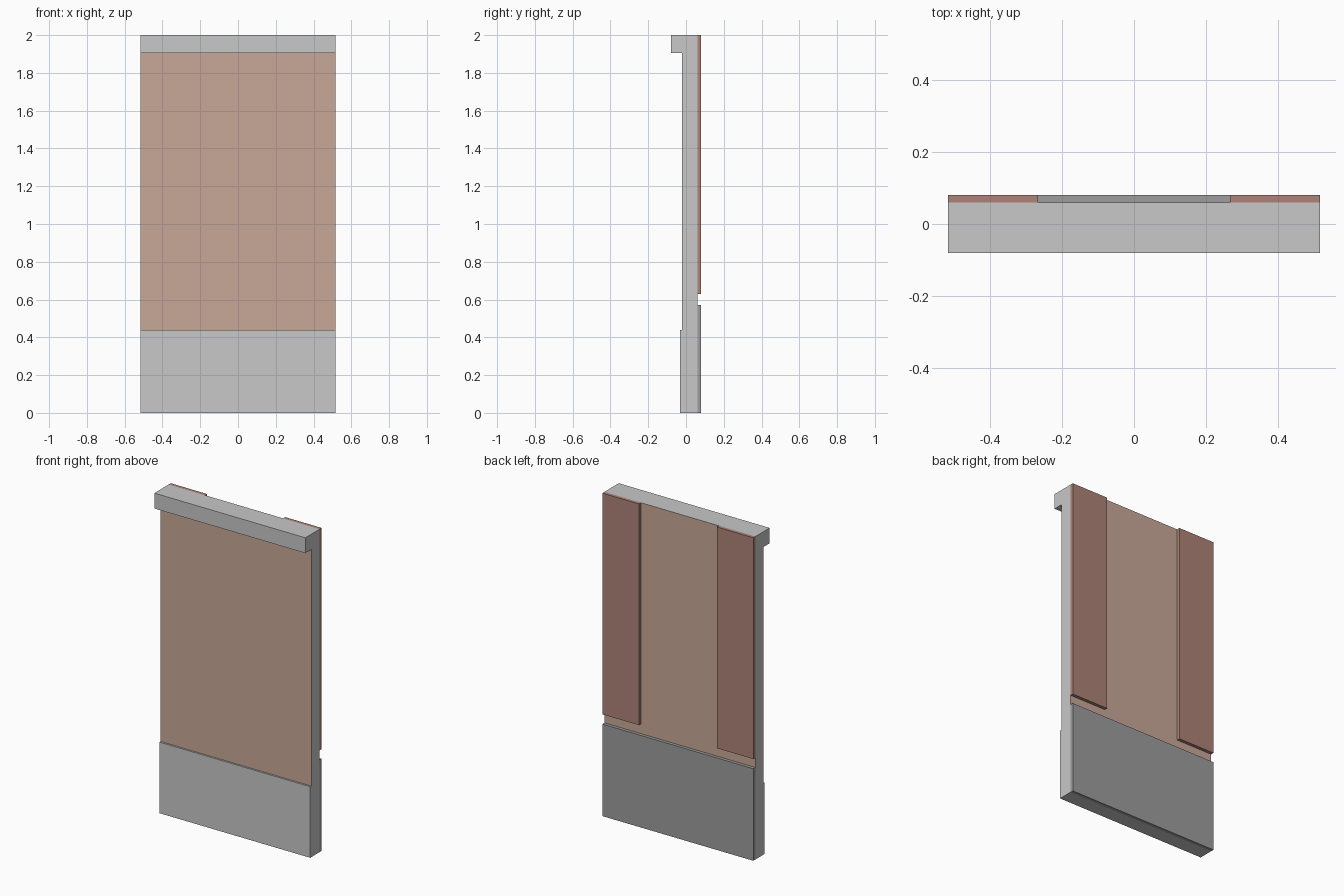
import bpy
import bmesh
from mathutils import Vector

default_cube = bpy.data.objects.get("Cube")
if default_cube:
    bpy.data.objects.remove(default_cube, do_unlink=True)

HALF_WIDTH = 0.517
BACK, PLATE_BACK = 0.06, 0.08
BASE_TOP, CORNICE_BOTTOM, HEIGHT = 0.44, 1.905, 2.0


def make_material(name, colour):
    mat = bpy.data.materials.new(name)
    mat.use_nodes = True
    mat.diffuse_color = (*colour, 1)
    mat.node_tree.nodes["Principled BSDF"].inputs["Base Color"].default_value = (*colour, 1)
    return mat


light_grey = make_material("light grey trim", (0.578, 0.578, 0.578))
dark_grey = make_material("dark grey base", (0.337, 0.337, 0.337))
pale_clay = make_material("pale clay wall", (0.584, 0.392, 0.314))
dark_clay = make_material("dark clay strip", (0.418, 0.231, 0.188))


def extrude_profile(name, profile, x_min, x_max, materials):
    """Extrude a closed (y, z) outline along x."""
    bm = bmesh.new()
    outline = bm.faces.new([bm.verts.new((x_min, y, z)) for y, z in profile])
    result = bmesh.ops.extrude_face_region(bm, geom=[outline], use_keep_orig=True)
    moved = [v for v in result["geom"] if isinstance(v, bmesh.types.BMVert)]
    bmesh.ops.translate(bm, verts=moved, vec=Vector((x_max - x_min, 0, 0)))
    bmesh.ops.recalc_face_normals(bm, faces=bm.faces)
    mesh = bpy.data.meshes.new(name)
    bm.to_mesh(mesh)
    bm.free()
    for mat in materials:
        mesh.materials.append(mat)
    obj = bpy.data.objects.new(name, mesh)
    bpy.context.collection.objects.link(obj)
    return obj


def plate(name, x_min, x_max, z_min, z_max, mat):
    outline = [(BACK, z_min), (PLATE_BACK, z_min), (PLATE_BACK, z_max), (BACK, z_max)]
    return extrude_profile(name, outline, x_min, x_max, [mat])


# Wall panel with thicker base and overhanging cornice
profile = [(BACK, 0), (BACK, HEIGHT), (-0.08, HEIGHT), (-0.08, CORNICE_BOTTOM),
           (-0.021, CORNICE_BOTTOM), (-0.021, BASE_TOP), (-0.032, BASE_TOP), (-0.032, 0)]
wall = extrude_profile("wall_panel", profile, -HALF_WIDTH, HALF_WIDTH, [light_grey, pale_clay])

# Clay colour on the back and on the front between base and cornice
for face in wall.data.polygons:
    on_front = face.normal.y < -0.9 and BASE_TOP < face.center.z < CORNICE_BOTTOM
    if face.normal.y > 0.9 or on_front:
        face.material_index = 1

# Back base plate
plate("back_base_plate", -HALF_WIDTH, HALF_WIDTH, 0, 0.57, dark_grey)

# Raised strips at both edges of the back
plate("left_back_strip", 0.267, HALF_WIDTH, 0.63, HEIGHT, dark_clay)
plate("right_back_strip", -HALF_WIDTH, -0.267, 0.63, HEIGHT, dark_clay)
